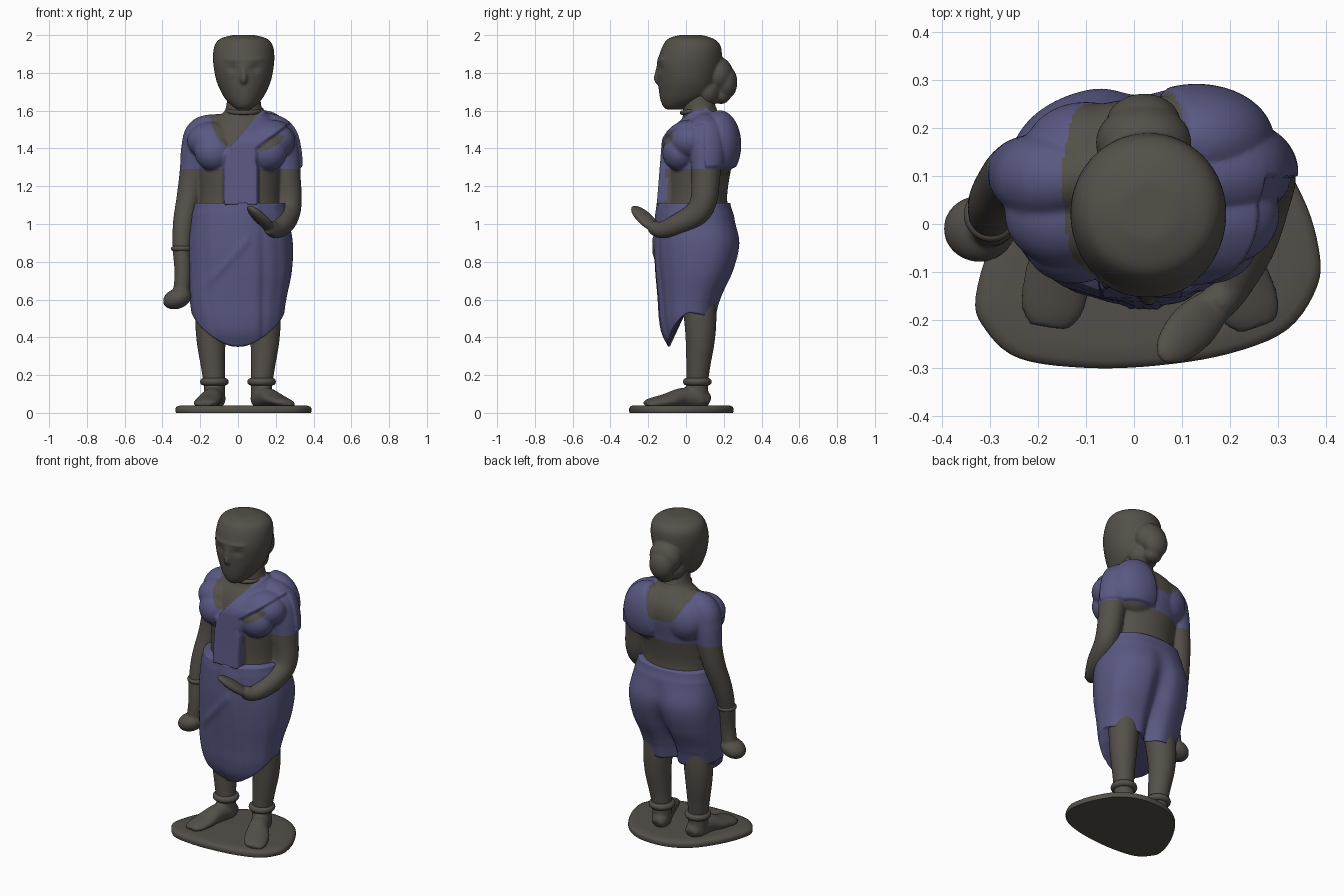
import bpy, bmesh, math
from mathutils import Vector, Matrix, Quaternion

if "Cube" in bpy.data.objects:
    bpy.data.objects.remove(bpy.data.objects["Cube"])


def material(name, rgb):
    m = bpy.data.materials.new(name)
    m.diffuse_color = (*rgb, 1)
    m.use_nodes = True
    m.node_tree.nodes["Principled BSDF"].inputs["Base Color"].default_value = m.diffuse_color
    return m


STONE = material("grey_brown_stone", (0.089, 0.079, 0.066))
CLOTH = material("muted_blue_cloth", (0.100, 0.098, 0.225))


def spline(keys, s):
    """Catmull-Rom sample of a list of tuples at fractional index s."""
    i = min(int(s), len(keys) - 2)
    u = s - i
    p = [Vector(keys[max(0, min(len(keys) - 1, k))]) for k in (i - 1, i, i + 1, i + 2)]
    return 0.5 * (2 * p[1] + (p[2] - p[0]) * u + (2 * p[0] - 5 * p[1] + 4 * p[2] - p[3]) * u * u
                  + (3 * p[1] - p[0] - 3 * p[2] + p[3]) * u ** 3)


def smooth(t):
    t = max(0.0, min(1.0, t))
    return t * t * (3 - 2 * t)


def bridge(bm, rings, caps=True):
    n = len(rings[0])
    for a, b in zip(rings, rings[1:]):
        for k in range(n):
            bm.faces.new((a[k], a[(k + 1) % n], b[(k + 1) % n], b[k]))
    if caps:
        bm.faces.new(rings[0][::-1])
        bm.faces.new(rings[-1])


def sweep(bm, keys, flat=False, seg=32, steps=6):
    """Tube through keys (x, y, z, rx, ry); flat keeps the rings horizontal."""
    pts = [spline(keys, i / steps) for i in range((len(keys) - 1) * steps + 1)]
    pos = [Vector(p[:3]) for p in pts]
    rings, q, old = [], Quaternion(), None
    for i, p in enumerate(pts):
        if not flat:
            t = (pos[min(i + 1, len(pos) - 1)] - pos[max(i - 1, 0)]).normalized()
            q = t.to_track_quat('Z', 'Y') if old is None else old.rotation_difference(t) @ q
            old = t
        rings.append([bm.verts.new(pos[i] + q @ Vector((p[3] * math.cos(a), p[4] * math.sin(a), 0)))
                      for a in (2 * math.pi * k / seg for k in range(seg))])
    bridge(bm, rings)


def tube(bm, keys):
    sweep(bm, [(*k, k[-1]) for k in keys])


def ball(bm, c, r, rot=Matrix()):
    m = Matrix.Translation(c) @ rot @ Matrix.Diagonal((*r, 1))
    bmesh.ops.create_uvsphere(bm, u_segments=32, v_segments=20, radius=1, matrix=m)


def finish(name, bm, mat, voxel=0, soften=4):
    """Make the object; with a voxel size, fuse its overlapping volumes first."""
    bmesh.ops.recalc_face_normals(bm, faces=bm.faces)
    me = bpy.data.meshes.new(name)
    bm.to_mesh(me)
    bm.free()
    ob = bpy.data.objects.new(name, me)
    bpy.context.collection.objects.link(ob)
    if voxel:
        r = ob.modifiers.new("fuse", 'REMESH')
        r.mode, r.voxel_size = 'VOXEL', voxel
        s = ob.modifiers.new("soften", 'SMOOTH')
        s.factor, s.iterations = 0.5, soften
        dg = bpy.context.evaluated_depsgraph_get()
        me = bpy.data.meshes.new_from_object(ob.evaluated_get(dg))
        ob.modifiers.clear()
        ob.data = me
    me.materials.clear()
    me.materials.append(mat)
    for p in me.polygons:
        p.use_smooth = True
        p.material_index = 0
    return ob


def ring_band(name, loc, R, r, tilt=(0, 0, 0)):
    bpy.ops.mesh.primitive_torus_add(location=loc, rotation=tilt, major_radius=R, minor_radius=r,
                                     major_segments=40, minor_segments=12)
    ob = bpy.context.object
    ob.name = name
    ob.data.materials.append(STONE)
    bpy.ops.object.shade_smooth()


# Base plate: rounded outline with a softened rim
outline = [(-.33, -.15), (-.31, -.22), (-.24, -.28), (-.1, -.3), (.05, -.295), (.2, -.27), (.32, -.22),
           (.382, -.13), (.385, -.05), (.35, .06), (.27, .18), (.14, .245), (-.03, .24), (-.17, .16), (-.28, .0)]
loop = outline[-1:] + outline + outline[:2]
bm = bmesh.new()
rings = []
for z, s in ((0, .99), (.008, 1), (.022, 1), (.032, .985), (.038, .94), (.04, .8)):
    rings.append([])
    for i in range(len(outline) * 5):
        p = spline(loop, 1 + i / 5)
        rings[-1].append(bm.verts.new((.03 + (p[0] - .03) * s, -.03 + (p[1] + .03) * s, z)))
bridge(bm, rings)
base = finish("base_plate", bm, STONE)
bpy.context.view_layer.objects.active = base
base.select_set(True)
bpy.ops.object.shade_smooth_by_angle(angle=math.radians(50))

# Legs and turned-out feet, with anklets
for side, sx, out in (("right", -1, .055), ("left", 1, .13)):
    bm = bmesh.new()
    tube(bm, [(sx * x, y, z, r) for x, y, z, r in (
        (.125, .065, .05, .055), (.125, .06, .15, .057), (.133, .065, .25, .064),
        (.142, .075, .38, .077), (.14, .075, .5, .086), (.125, .06, .68, .095))])
    sweep(bm, [(sx * (.12 + out * f), y, z, rx, rz) for f, y, z, rx, rz in (
        (0, .125, .06, .035, .025), (0, .08, .075, .055, .055), (.3, -.02, .08, .056, .052),
        (.65, -.1, .065, .07, .036), (.95, -.18, .053, .064, .024), (1.05, -.215, .048, .04, .014))])
    finish(side + "_leg", bm, STONE, .008, 4)
    ring_band(side + "_anklet", (sx * .125, .06, .165), .056, .02)

# Skirt: lofted wrap, low rounded front hem and a cleft between the legs behind
SK = [(1.11, .01, .045, .24, .19), (1.05, .01, .05, .255, .203), (.9, .012, .065, .278, .225),
      (.75, .01, .052, .275, .205), (.6, .0, .025, .256, .165), (.5, .0, .015, .24, .148),
      (.42, 0, .01, .215, .128), (.33, 0, .01, .17, .088)]
SEG, ROWS = 128, 64
bm = bmesh.new()
rings = []
for j in range(ROWS + 1):
    rings.append([])
    for k in range(SEG):
        a = 2 * math.pi * k / SEG
        c, s = math.cos(a), math.sin(a)
        front, back = max(0, -s), max(0, s)
        hem = .53 - .18 * front ** 1.4 - .03 * back
        z = 1.11 + (hem - 1.11) * j / ROWS
        i = max(n for n in range(len(SK) - 1) if SK[n][0] >= z - 1e-6)
        _, cx, cy, rx, ry = spline(SK, i + (SK[i][0] - z) / (SK[i][0] - SK[i + 1][0]))
        low = smooth((1.0 - z) / .5)
        f = 1 - back * (.06 * smooth((1.05 - z) / .1) + .42 * low) * math.exp(-(c / .17) ** 2)
        f += .006 * front * math.sin(17 * a + 7 * z)
        x = cx + rx * f * math.copysign(abs(c) ** .88, c)
        y = cy + ry * f * math.copysign(abs(s) ** (.92 if s < 0 else .75), s)
        # hanging front panel and one diagonal fold
        y -= .01 * front * smooth((x + .03) / .02) * smooth((.13 - x) / .02)
        if x < .06:
            y -= .01 * front * math.exp(-((z - .86 - 1.1 * x) / .025) ** 2) * smooth((x + .2) / .08)
        rings[-1].append(bm.verts.new((x, y, z)))
bridge(bm, rings, False)
bm.faces.new(rings[0])
mid = bm.verts.new((0, .03, .6))
for k in range(SEG):
    bm.faces.new((rings[-1][k], rings[-1][(k + 1) % SEG], mid))
finish("skirt", bm, CLOTH)

# Upper body: torso, bust, arms and hands fused together
bm = bmesh.new()
sweep(bm, [(.01, .06, 1.03, .22, .17), (.01, .06, 1.15, .21, .158), (.01, .07, 1.3, .22, .17),
           (.01, .085, 1.42, .23, .175), (.01, .095, 1.5, .215, .155), (.02, .095, 1.56, .15, .115),
           (.03, .075, 1.6, .1, .09), (.03, .06, 1.7, .085, .08)], True, 64)
for cx in (-.125, .155):
    ball(bm, (cx, -.035, 1.38), (.105, .09, .1))
    ball(bm, (cx * 1.12, .02, 1.44), (.13, .11, .1))
ball(bm, (.13, .175, 1.42), (.15, .105, .17))
ball(bm, (-.1, .15, 1.42), (.13, .105, .13))
tube(bm, [(-.06, .1, 1.53, .055), (-.18, .095, 1.485, .088), (-.215, .1, 1.4, .086), (-.237, .105, 1.28, .072),
          (-.26, .09, 1.15, .064), (-.288, .05, 1.0, .057), (-.298, .02, .87, .048), (-.292, 0, .74, .044),
          (-.3, -.005, .64, .044)])
ball(bm, (-.322, -.01, .605), (.078, .07, .054), Matrix.Rotation(-.35, 4, 'Y'))
tube(bm, [(.1, .1, 1.53, .058), (.2, .105, 1.47, .09), (.237, .11, 1.38, .088), (.256, .105, 1.25, .076),
          (.267, .095, 1.13, .071), (.262, .055, 1.055, .066), (.24, -.04, 1.0, .057), (.2, -.13, .968, .044),
          (.165, -.175, .985, .038)])
ax = Vector((-1, -1, 1)).normalized()
nm = Vector((.5, .3, .8)).normalized()
ball(bm, (.122, -.215, 1.027), (.118, .052, .027), Matrix((ax, nm.cross(ax), nm)).transposed().to_4x4())
body = finish("upper_body", bm, STONE, .007, 10)
body.data.materials.append(CLOTH)


def drape(v):
    """Shawl mask: front panel, diagonal to the left shoulder, and hanging behind it."""
    x, y, z = v
    if y < .1:
        if z < 1.1 or y < -.2:
            return 0
        d = min(x + .085 - max(0, z - 1.37) * .88, .115 + max(0, z - 1.4) * 1.3 - x)
    else:
        d = min(x - .04 - max(0, z - 1.35) * .25, z - 1.29)
    return smooth(d / .022) * smooth((1.625 - z) / .015)


def clothed(c):
    x, y, z = c
    if drape(c) > .25:
        return True
    u, w = (x - .175) * .86 + (z - 1.43) * .5, (z - 1.43) * .86 - (x - .175) * .5
    gap = y < .05 and (u / .075) ** 2 + (w / .026) ** 2 < 1
    neck = z > (1.41 if y < .1 else 1.42) + .18 * ((x - .01) / .165) ** 4
    return z > 1.29 and not gap and not neck


# Raise the shawl off the body, cut a clean blouse hem, then colour the cloth
bm = bmesh.new()
bm.from_mesh(body.data)
bm.normal_update()
moves = []
for v in bm.verts:
    d = v.normal * .013
    if v.co.y < 0:  # the front panel hangs almost straight from the bust
        plane = -.155 + (v.co.z - 1.1) * .08
        d.y += min(0, plane - v.co.y - d.y) * smooth((1.53 - v.co.z) / .12)
    moves.append((v, d * drape(v.co)))
for v, d in moves:
    v.co += d
bmesh.ops.bisect_plane(bm, geom=bm.verts[:] + bm.edges[:] + bm.faces[:],
                       plane_co=(0, 0, 1.29), plane_no=(0, 0, 1))
for f in bm.faces:
    f.smooth = True
    f.material_index = int(clothed(f.calc_center_median()))
bm.to_mesh(body.data)
bm.free()
ring_band("bracelet", (-.298, .02, .87), .044, .013)
ring_band("necklace", (.03, .065, 1.6), .086, .012, (.12, 0, 0))

# Head with nose, brow, lips and a two-tier hair bun
bm = bmesh.new()
sweep(bm, [(.03, -.06, 1.605, .03, .04), (.03, -.05, 1.62, .055, .07), (.03, -.02, 1.655, .092, .115),
           (.03, 0, 1.7, .12, .143), (.03, .008, 1.76, .145, .157), (.03, .015, 1.84, .16, .17),
           (.03, .025, 1.9, .162, .165), (.03, .03, 1.95, .152, .15), (.03, .025, 1.982, .122, .118),
           (.03, .025, 2.0, .06, .06)], True, 64)
tube(bm, [(.03, -.135, 1.87, .012), (.03, -.148, 1.81, .014), (.03, -.15, 1.765, .02), (.03, -.135, 1.745, .012)])
ball(bm, (.03, -.128, 1.70), (.035, .014, .012))
for sx in (-1, 1):
    ball(bm, (.03 + sx * .05, -.125, 1.868), (.06, .022, .014), Matrix.Rotation(sx * .35, 4, 'Z'))
ball(bm, (.02, .17, 1.79), (.1, .08, .095))
ball(bm, (.02, .21, 1.75), (.078, .062, .09))
ball(bm, (.02, .185, 1.68), (.058, .05, .045))
ball(bm, (.03, .11, 1.7), (.095, .075, .08))
head = finish("head", bm, STONE, .007, 6)
for v in head.data.vertices:  # eye sockets
    if v.co.y < 0:
        for sx in (-1, 1):
            v.co.y += .01 * math.exp(-((v.co.x - .03 - sx * .06) / .03) ** 2 - ((v.co.z - 1.825) / .022) ** 2)
